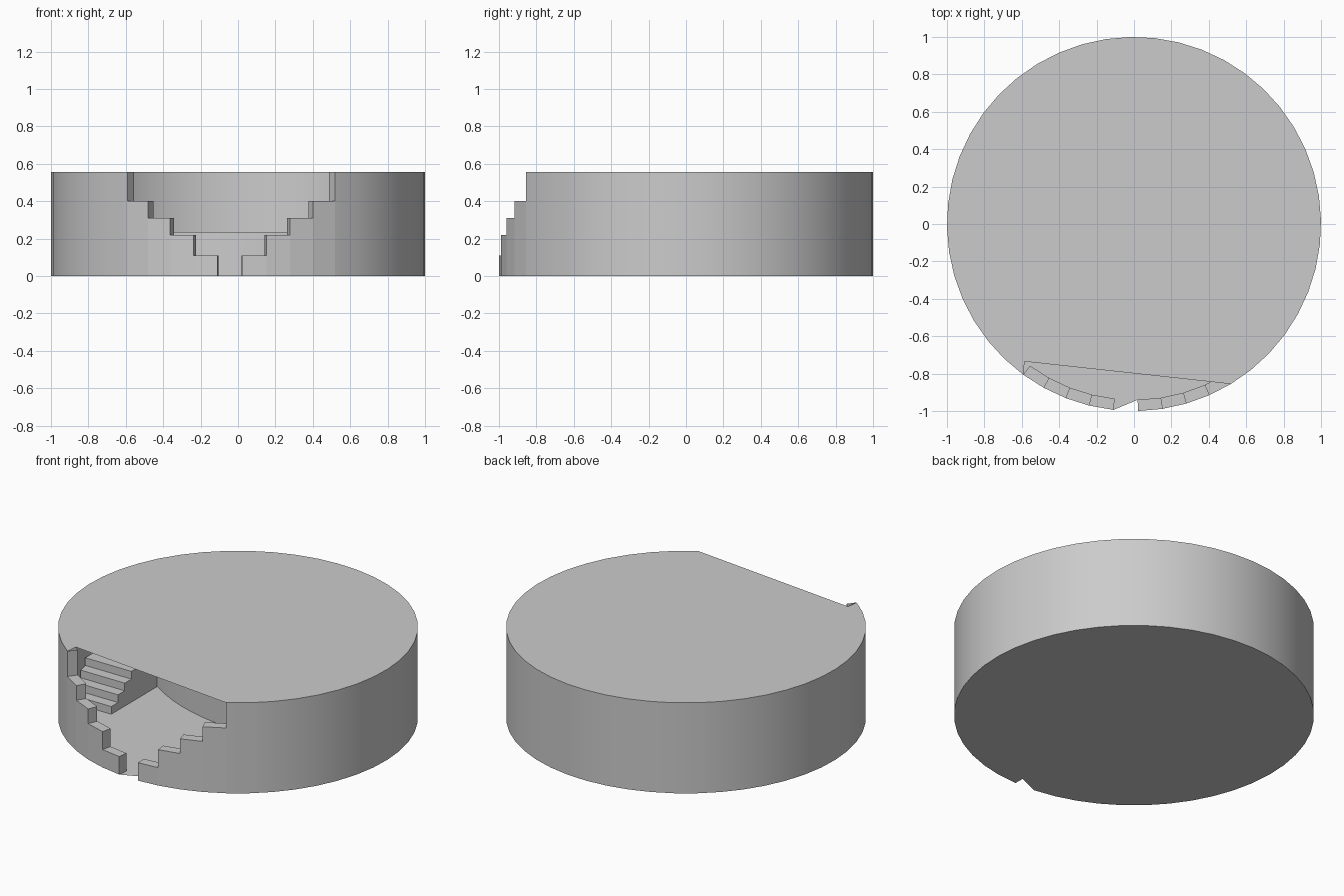
import bpy, bmesh
from math import sin, cos, radians, sqrt

if "Cube" in bpy.data.objects:
    bpy.data.objects.remove(bpy.data.objects["Cube"])

N, H, RI = 48, 0.555, 0.94
A0 = 1.2                       # first joint, degrees from the front
STEPS = [0.11, 0.22, 0.31, 0.40]
STAGE = 0.235


def pt(i, r, z):
    a = radians(A0 + i * 360 / N)
    return (r * sin(a), -r * cos(a), z)


def finish(name, bm):
    bmesh.ops.remove_doubles(bm, verts=bm.verts, dist=1e-5)
    me = bpy.data.meshes.new(name)
    bm.to_mesh(me)
    bm.free()
    ob = bpy.data.objects.new(name, me)
    bpy.context.collection.objects.link(ob)
    bpy.ops.object.select_all(action='DESELECT')
    ob.select_set(True)
    bpy.context.view_layer.objects.active = ob
    bpy.ops.object.shade_smooth_by_angle(angle=radians(25))
    return ob


def face(bm, pts):
    return bm.faces.new([bm.verts.new(p) for p in pts])


def prism(name, outline, z0, z1):
    bm = bmesh.new()
    f = face(bm, [(x, y, z0) for x, y in outline])
    new = bmesh.ops.extrude_face_region(bm, geom=[f])['geom']
    bmesh.ops.translate(bm, vec=(0, 0, z1 - z0),
                        verts=[g for g in new if isinstance(g, bmesh.types.BMVert)])
    bmesh.ops.recalc_face_normals(bm, faces=bm.faces)
    return finish(name, bm)


# ring wall, stepping down to the gap from both sides
heights = [H] * (N - 1)
for k, h in enumerate(STEPS):
    heights[k] = heights[-1 - k] = h
bm = bmesh.new()
for i, h in enumerate(heights):
    face(bm, [pt(i, 1, 0), pt(i + 1, 1, 0), pt(i + 1, 1, h), pt(i, 1, h)])
    face(bm, [pt(i + 1, RI, 0), pt(i, RI, 0), pt(i, RI, h), pt(i + 1, RI, h)])
    if h < H:
        face(bm, [pt(i, 1, h), pt(i + 1, 1, h), pt(i + 1, RI, h), pt(i, RI, h)])
levels = [0] + heights + [0]
for i in range(N):
    a, b = levels[i], levels[i + 1]
    if a != b:
        q = [pt(i, 1, a), pt(i, RI, a), pt(i, RI, b), pt(i, 1, b)]
        face(bm, q)
finish("stepped_ring_wall", bm)

# thin roof sheet, cut off by a slanted chord at the front
bm = bmesh.new()
face(bm, [pt(i, 1, H) for i in range(4, N - 4)] + [(-0.585, -0.735, H)])
finish("roof", bm)

# thin floor sheet with a small notch in the gap
bm = bmesh.new()
face(bm, [pt(0, RI, 0)] + [pt(i, 1, 0) for i in range(N)]).normal_flip()
finish("floor", bm)

# raised stage at the back with a gently bowed front
arc = []
for k in range(17):
    x = -0.69 + k * 1.38 / 16
    arc.append((x, 1.11 - sqrt(1.25 ** 2 - (x - 0.1) ** 2)))
back = [pt(i, RI, 0)[:2] for i in range(14, N - 13)]
prism("stage", arc + back, 0, STAGE)

# small flight of stairs up to the stage on the left
for k in range(4):
    y = -0.37 + 0.065 * k
    y1 = y + 0.065 if k < 3 else 0.18
    prism("stair_%d" % (k + 1),
          [(-sqrt(0.93 ** 2 - y * y), y), (-0.6, y), (-0.6, y1),
           (-sqrt(0.93 ** 2 - y1 * y1), y1)], 0, 0.047 * (k + 1))
